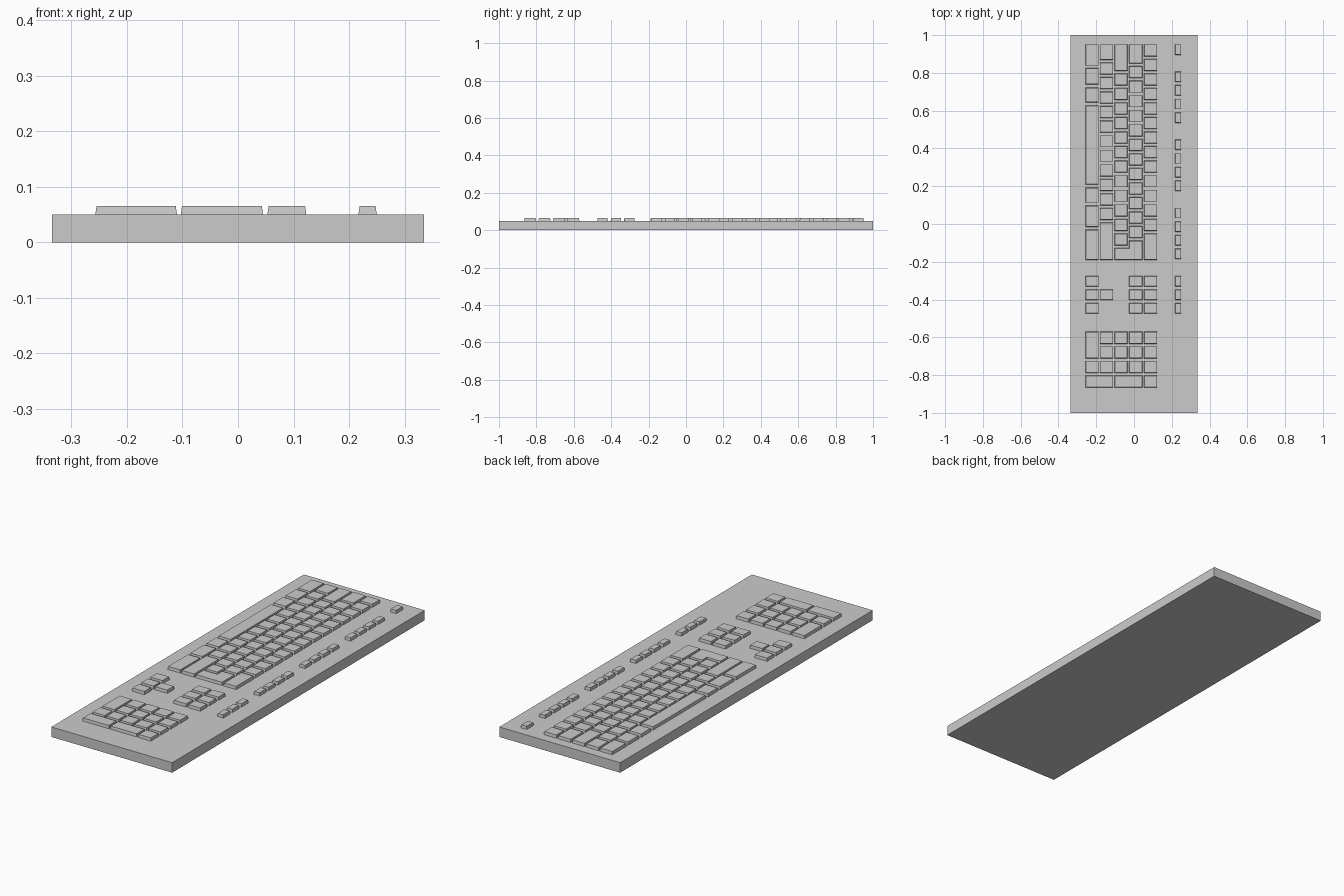
import bpy, bmesh

if "Cube" in bpy.data.objects:
    bpy.data.objects.remove(bpy.data.objects["Cube"])

# One plain grey plastic
grey = bpy.data.materials.new("grey_plastic")
grey.diffuse_color = (0.6, 0.6, 0.6, 1)
grey.use_nodes = True
grey.node_tree.nodes["Principled BSDF"].inputs["Base Color"].default_value = grey.diffuse_color

BASE_Z, KEY_Z, TAPER = 0.05, 0.065, 0.002
U, GAP, TOP = 0.077, 0.014, 0.951          # key pitch, gap, first key edge

# Cross ranges of the key rows, from space-bar row to function row
A, B, C = (-0.257, -0.187), (-0.181, -0.110), (-0.103, -0.034)
D, E, F = (-0.027, 0.045), (0.053, 0.123), (0.217, 0.25)


def finish(name, bm):
    bmesh.ops.recalc_face_normals(bm, faces=bm.faces)
    mesh = bpy.data.meshes.new(name)
    bm.to_mesh(mesh)
    bm.free()
    mesh.materials.append(grey)
    bpy.context.collection.objects.link(bpy.data.objects.new(name, mesh))


def prism(bm, outline, z0, z1, inset=0.0):
    """Rectilinear counter-clockwise outline, raised with a small taper."""
    n = len(outline)
    low = [bm.verts.new((x, y, z0)) for x, y in outline]
    high = []
    for i, (x, y) in enumerate(outline):
        dx = dy = 0
        for a, b in ((outline[i - 1], (x, y)), ((x, y), outline[(i + 1) % n])):
            if abs(b[0] - a[0]) > abs(b[1] - a[1]):
                dy = inset if b[0] > a[0] else -inset
            else:
                dx = -inset if b[1] > a[1] else inset
        high.append(bm.verts.new((x + dx, y + dy, z1)))
    bm.faces.new(low[::-1])
    bm.faces.new(high)
    for i in range(n):
        j = (i + 1) % n
        bm.faces.new((low[i], low[j], high[j], high[i]))


def rect(x0, x1, y0, y1):
    return [(x0, y0), (x1, y0), (x1, y1), (x0, y1)]


def key(bm, row, y1, y0):
    prism(bm, rect(*row, y0, y1), BASE_Z, KEY_Z, TAPER)


def key_row(bm, row, widths):
    pos = TOP
    for w in widths:
        key(bm, row, pos, pos - w * U + GAP)
        pos -= w * U


# Base slab
bm = bmesh.new()
prism(bm, rect(-0.335, 0.335, -1, 1), 0, BASE_Z)
finish("base", bm)

# Letter and number keys
bm = bmesh.new()
key_row(bm, E, [1] * 13 + [2])
key_row(bm, D, [1.5] + [1] * 12)
key_row(bm, C, [2] + [1] * 12)
key_row(bm, B, [1.25] + [1] * 11 + [2.75])
finish("main_keys", bm)

# Angled enter key
bm = bmesh.new()
end = TOP - 15 * U + GAP
prism(bm, [(C[0], end), (D[1], end), (D[1], TOP - 13.5 * U),
           (D[0], TOP - 13.5 * U), (D[0], TOP - 14 * U), (C[0], TOP - 14 * U)],
      BASE_Z, KEY_Z, TAPER)
finish("enter_key", bm)

# Space bar and modifier keys
bm = bmesh.new()
for y1, y0 in ((0.951, 0.838), (0.825, 0.739), (0.722, 0.644), (0.627, 0.209),
               (0.192, 0.113), (0.097, -0.015), (-0.03, end)):
    key(bm, A, y1, y0)
finish("bottom_row_keys", bm)

# Function keys in groups
bm = bmesh.new()
for k in range(20):
    if k not in (1, 6, 11, 16):
        y = TOP - 0.0721 * k
        key(bm, F, y, y - 0.055)
finish("function_keys", bm)

# Navigation block and arrow keys
nav, arrows = bmesh.new(), bmesh.new()
for i in range(3):
    y = -0.275 - 0.0715 * i
    for row in (D, E):
        key(nav, row, y, y - 0.056)
    key(arrows, A, y, y - 0.056)
    if i == 1:
        key(arrows, B, y, y - 0.056)
finish("navigation_keys", nav)
finish("arrow_keys", arrows)

# Number pad with its double-size keys
bm = bmesh.new()
P, L = 0.0773, 0.064
pad = [-0.57 - P * i for i in range(4)]
for row in (B, C, D, E):
    for y in pad[:3]:
        key(bm, row, y, y - L)
key(bm, A, pad[0], pad[1] - L)
key(bm, A, pad[2], pad[2] - L)
key(bm, E, pad[3], pad[3] - L)
for lo, hi in ((A, B), (C, D)):
    key(bm, (lo[0], hi[1]), pad[3], pad[3] - L)
finish("number_pad_keys", bm)
